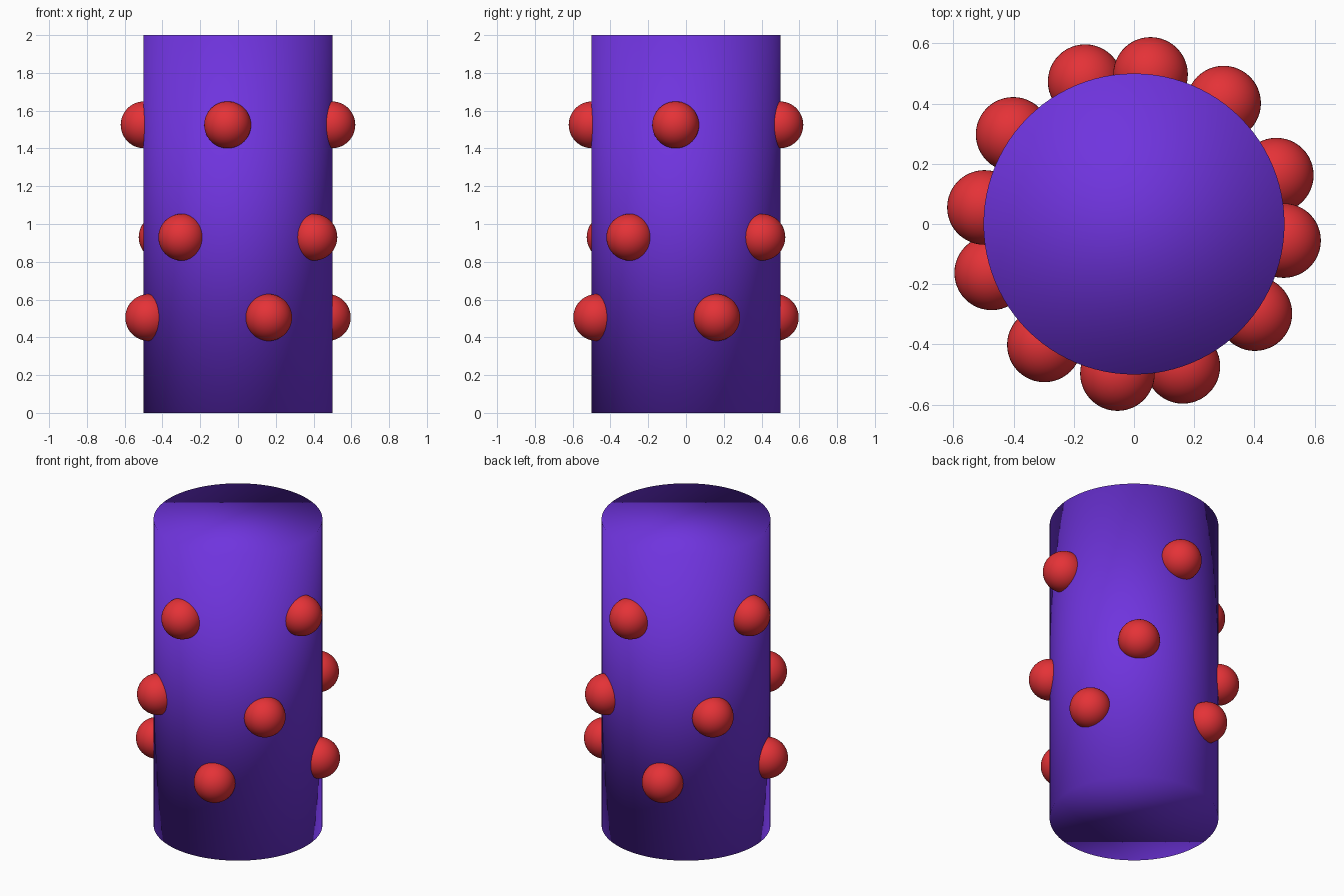
import bpy
from math import atan2, cos, sin, pi

if "Cube" in bpy.data.objects:
    bpy.data.objects.remove(bpy.data.objects["Cube"])

R, H, STUD_R = 0.5, 2.0, 0.124


def material(name, rgb):
    m = bpy.data.materials.new(name)
    m.diffuse_color = (*rgb, 1.0)
    m.use_nodes = True
    m.node_tree.nodes["Principled BSDF"].inputs["Base Color"].default_value = m.diffuse_color
    return m


def finish(name, mat):
    ob = bpy.context.object
    ob.name = name
    ob.data.materials.append(mat)
    bpy.ops.object.shade_smooth()
    return ob


purple = material("purple", (0.16, 0.034, 0.73))
red = material("red", (0.78, 0.032, 0.038))

# Upright column, softly shaded right over its rims
bpy.ops.mesh.primitive_cylinder_add(vertices=96, radius=R, depth=H, location=(0, 0, H / 2))
finish("column", purple)

# Three rings of four round studs, each ring turned by its own angle
rings = [
    ("upper", 1.525, atan2(-0.497, -0.055)),
    ("middle", 0.93, atan2(-0.402, -0.298)),
    ("lower", 0.505, atan2(-0.472, 0.162)),
]
for ring, z, start in rings:
    for i in range(4):
        a = start + i * pi / 2
        bpy.ops.mesh.primitive_uv_sphere_add(segments=48, ring_count=24, radius=STUD_R,
                                             location=(R * cos(a), R * sin(a), z))
        finish(f"{ring}_stud_{i + 1}", red)
